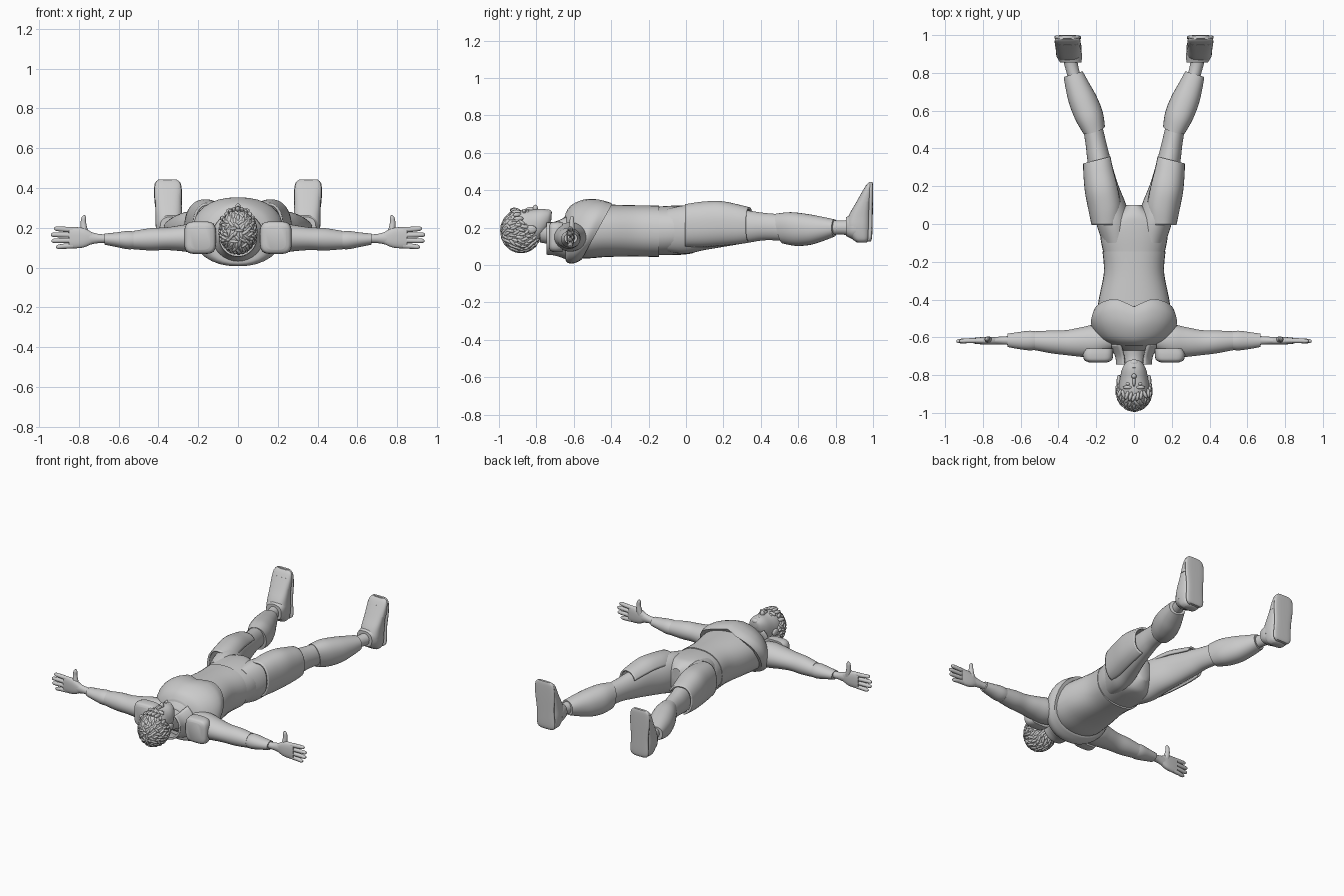
import bpy, bmesh, math, random
from mathutils import Vector, Matrix

cube = bpy.data.objects.get("Cube")
if cube:
    bpy.data.objects.remove(cube, do_unlink=True)

grey = bpy.data.materials.new("plain_grey")
grey.use_nodes = True
grey.diffuse_color = (0.6, 0.6, 0.6, 1)
grey.node_tree.nodes["Principled BSDF"].inputs["Base Color"].default_value = (0.6, 0.6, 0.6, 1)


def finish(name, bm, mirror=False, thickness=0, angle=42):
    """Turn a bmesh into a smooth shaded object, optionally mirrored across x."""
    bmesh.ops.recalc_face_normals(bm, faces=bm.faces)
    mesh = bpy.data.meshes.new(name)
    bm.to_mesh(mesh)
    bm.free()
    mesh.materials.append(grey)
    mesh.shade_smooth()
    mesh.set_sharp_from_angle(angle=math.radians(angle))
    obj = bpy.data.objects.new(name, mesh)
    bpy.context.scene.collection.objects.link(obj)
    if thickness:
        mod = obj.modifiers.new("thickness", "SOLIDIFY")
        mod.thickness = thickness
        mod.offset = -1
    if mirror:
        mod = obj.modifiers.new("mirror", "MIRROR")
        mod.use_mirror_merge = False
    return obj


def smooth_sections(rows, steps=5):
    """Catmull-Rom interpolation through the section rows."""
    rows = [Vector(r) for r in rows]
    out = []
    for i in range(len(rows) - 1):
        a, b, c, d = rows[max(i - 1, 0)], rows[i], rows[i + 1], rows[min(i + 2, len(rows) - 1)]
        for k in range(steps):
            t = k / steps
            out.append(b + (c - a) * (t / 2) + (a * 2 - b * 5 + c * 4 - d) * (t * t / 2)
                       + (b * 3 - a - c * 3 + d) * (t ** 3 / 2))
    return out + [rows[-1]]


def loft(name, axis, rows, power=2.0, arc=None, warp=None, mirror=False, thickness=0, sides=32):
    """Skin rounded sections (position, centre u, centre v, radius u, radius v) along an axis."""
    bm = bmesh.new()
    start, end = arc or (0, 360)
    rings = []
    sections = smooth_sections(rows)
    for n, (p, cu, cv, ru, rv) in enumerate(sections):
        ring = []
        for k in range(sides + 1 if arc else sides):
            ang = math.radians(start + (end - start) * k / sides)
            c, s = math.cos(ang), math.sin(ang)
            u = cu + ru * math.copysign(abs(c) ** (2 / power), c)
            v = cv + rv * math.copysign(abs(s) ** (2 / power), s)
            co = Vector({"x": (p, u, v), "y": (u, p, v), "z": (u, v, p)}[axis])
            if warp:
                co = warp(co, n / (len(sections) - 1))
            ring.append(bm.verts.new(co))
        rings.append(ring)
    for low, high in zip(rings, rings[1:]):
        for k in range(sides):
            j = (k + 1) % len(low)
            bm.faces.new((low[k], low[j], high[j], high[k]))
    if not arc:
        bm.faces.new(rings[0])
        bm.faces.new(rings[-1])
    return finish(name, bm, mirror, thickness)


def blob(bm, centre, size, turn=None, u=16, v=10):
    """Add a stretched ball to a bmesh."""
    turn = turn or Matrix.Identity(3)
    mat = Matrix.Translation(centre) @ turn.to_4x4() @ Matrix.Diagonal((*size, 1))
    return bmesh.ops.create_uvsphere(bm, u_segments=u, v_segments=v, radius=1, matrix=mat)


# Torso, pelvis and chest armour
loft("torso", "y", [(-.67, 0, .16, .06, .07), (-.62, 0, .17, .14, .12), (-.54, 0, .18, .195, .145),
                    (-.42, 0, .183, .19, .14), (-.26, 0, .182, .16, .137), (-.145, 0, .18, .167, .138)], 2.3)
loft("pelvis", "y", [(-.15, 0, .182, .163, .13), (-.07, 0, .185, .178, .132), (0, 0, .187, .175, .13),
                     (.05, 0, .19, .11, .12), (.1, 0, .2, .04, .08)], 2.3)


def chest_hem(co, t):
    # Slanted hem at the sides with a notch between the two front halves
    co.y += t * .55 * (co.z - .18)
    if co.z > .2:
        co.y -= t * .05 * max(0, 1 - abs(co.x) / .1)
    return co


loft("chest_armour", "y", [(-.645, 0, .165, .1, .11), (-.62, 0, .17, .165, .15), (-.57, 0, .178, .21, .171),
                           (-.52, 0, .182, .228, .17), (-.475, 0, .184, .215, .155)], 2.3, warp=chest_hem)

# Collar and neck
loft("neck", "y", [(-.78, 0, .18, .055, .06), (-.71, 0, .165, .055, .058), (-.63, 0, .16, .075, .075)])
loft("collar", "y", [(-.745, 0, .15, .095, .095), (-.7, 0, .15, .1, .1), (-.64, 0, .155, .13, .125)],
     arc=(125, 415), thickness=.012)

# Legs
loft("thigh", "y", [(-.1, .09, .185, .075, .115), (0, .107, .19, .092, .13), (.1, .127, .2, .086, .12),
                    (.22, .158, .205, .07, .105), (.34, .185, .205, .062, .085), (.42, .2, .205, .056, .073),
                    (.52, .22, .2, .052, .07)], mirror=True)
loft("thigh_guard", "y", [(-.005, .145, .21, .08, .115), (.08, .15, .215, .092, .123),
                          (.18, .168, .22, .092, .122), (.28, .185, .215, .083, .108),
                          (.34, .192, .212, .077, .096)], 2.3, arc=(-75, 150), mirror=True, thickness=.012,
     warp=lambda co, t: co + Vector((0, .25 * t * (.19 - co.x), 0)))
loft("shin", "y", [(.49, .212, .195, .058, .08), (.57, .238, .192, .072, .09), (.66, .27, .19, .072, .083),
                   (.74, .298, .193, .062, .066), (.815, .322, .198, .05, .046)], 2.2, mirror=True,
     warp=lambda co, t: co + Vector((0, .3 * (.25 - co.x) + .2 * (1 - t) * (.19 - co.z), 0)))
loft("ankle", "y", [(.76, .31, .2, .036, .04), (.84, .332, .2, .036, .038), (.93, .348, .2, .045, .05)],
     mirror=True)

# Shoes, soles toward the far end
loft("shoe", "z", [(.12, .345, .94, .04, .025), (.14, .345, .935, .058, .046), (.2, .345, .921, .068, .066),
                   (.26, .347, .928, .067, .06), (.33, .35, .948, .066, .041), (.4, .352, .968, .064, .022)],
     2.8, mirror=True)
loft("toe_cap", "z", [(.34, .351, .954, .068, .039), (.39, .352, .968, .068, .027),
                      (.425, .353, .978, .062, .016), (.44, .354, .983, .045, .007)], 2.8, mirror=True)
loft("shoe_sole", "z", [(.125, .345, .977, .045, .01), (.15, .345, .983, .064, .012), (.25, .348, .986, .062, .012),
                        (.35, .351, .988, .07, .012), (.42, .353, .989, .066, .011),
                        (.443, .354, .989, .045, .008)], 3.2, mirror=True)
loft("shoe_cuff", "y", [(.855, .335, .205, .056, .05), (.885, .342, .205, .067, .065),
                        (.91, .345, .205, .068, .07)], 2.5, mirror=True)

# Arms, stretched out sideways
loft("upper_arm", "x", [(.12, -.61, .15, .065, .075), (.2, -.62, .15, .088, .078), (.28, -.625, .148, .078, .066),
                        (.36, -.628, .145, .066, .057), (.44, -.624, .142, .06, .056),
                        (.525, -.618, .138, .05, .046)], mirror=True)
loft("forearm", "x", [(.5, -.617, .137, .045, .04), (.55, -.617, .138, .052, .046), (.61, -.617, .14, .045, .037),
                      (.67, -.616, .143, .035, .028)], mirror=True)
loft("wrist", "x", [(.64, -.616, .144, .025, .022), (.7, -.617, .146, .021, .023),
                    (.75, -.618, .148, .02, .034)], mirror=True)
loft("palm", "x", [(.73, -.618, .148, .018, .026), (.77, -.618, .15, .021, .047), (.81, -.618, .15, .019, .053),
                   (.85, -.618, .15, .015, .052)], 2.5, mirror=True)
for i, tip in enumerate((.915, .937, .94, .925)):
    z = .11 + .0265 * i
    spread = .004 * (i - 1.5)
    loft("finger_" + str(i + 1), "x", [(.83, -.618, z, .013, .014), (.875, -.618, z + spread / 2, .013, .013),
                                       (tip - .012, -.62, z + spread, .011, .011),
                                       (tip, -.62, z + spread, .004, .004)], mirror=True, sides=12)
loft("thumb", "z", [(.15, .765, -.616, .026, .018), (.19, .773, -.612, .018, .017), (.225, .777, -.61, .014, .013),
                    (.25, .775, -.61, .012, .011), (.263, .773, -.61, .004, .004)], mirror=True, sides=14)

# Rounded shoulder plates on the head side
loft("shoulder_plate", "y", [(-.732, .19, .15, .05, .06), (-.72, .19, .15, .073, .077),
                             (-.69, .19, .15, .08, .082), (-.66, .185, .15, .075, .08)], 4, mirror=True)

# Head and face
loft("head", "y", [(-.72, 0, .265, .022, .022), (-.735, 0, .248, .045, .046), (-.77, 0, .225, .064, .075),
                   (-.82, 0, .202, .075, .094), (-.88, 0, .19, .082, .105), (-.94, 0, .185, .074, .092),
                   (-.975, 0, .185, .045, .055), (-.985, 0, .185, .015, .02)], 2.2)
face = bmesh.new()
blob(face, (0, -.806, .302), (.014, .014, .02))
blob(face, (0, -.83, .296), (.009, .03, .014))
for dy in (-.769, -.759):
    blob(face, (0, dy, .29), (.024, .006, .01))
blob(face, (0, -.735, .28), (.026, .018, .016))
for side in (-1, 1):
    blob(face, (side * .032, -.865, .286), (.027, .01, .014))
    blob(face, (side * .03, -.847, .283), (.014, .009, .012))
    blob(face, (side * .08, -.83, .19), (.012, .032, .022))
finish("face_features", face)

# Hair: a cap with the face opening removed, then combed clumps over it
random.seed(4)
middle, radii = Vector((0, -.882, .182)), Vector((.091, .105, .112))


def on_face(p):
    return p.y > -.925 + max(0, .27 - p.z) * 1.2


cap = bmesh.new()
blob(cap, middle, radii, u=40, v=28)
bmesh.ops.delete(cap, geom=[f for f in cap.faces if on_face(f.calc_center_median())], context="FACES")
finish("hair_cap", cap, thickness=.01)

clumps = bmesh.new()
count = 190
for i in range(count):
    h = 1 - 2 * (i + .5) / count
    around = i * math.pi * (3 - math.sqrt(5))
    w = math.sqrt(1 - h * h)
    normal = Vector((w * math.cos(around), w * math.sin(around), h))
    spot = middle + normal * radii * .97
    if on_face(spot) or spot.y > -.775:
        continue
    flow = spot - Vector((0, -1, .17)) + Vector([random.uniform(-.06, .06) for _ in range(3)])
    flow = (flow - normal * flow.dot(normal)).normalized()
    turn = Matrix((normal.cross(flow), flow, normal)).transposed()
    blob(clumps, spot, (.009, random.uniform(.02, .03), .011), turn, u=8, v=6)
# Fringe swept across the forehead
for k in range(9):
    x = (k - 4) * .019
    turn = Matrix.Rotation(random.uniform(-.5, .5), 3, "Z")
    blob(clumps, (x, -.918 + abs(x) * .3, .294 - x * x * 8), (.01, .027, .013), turn, u=8, v=6)
finish("hair_clumps", clumps, angle=60)
